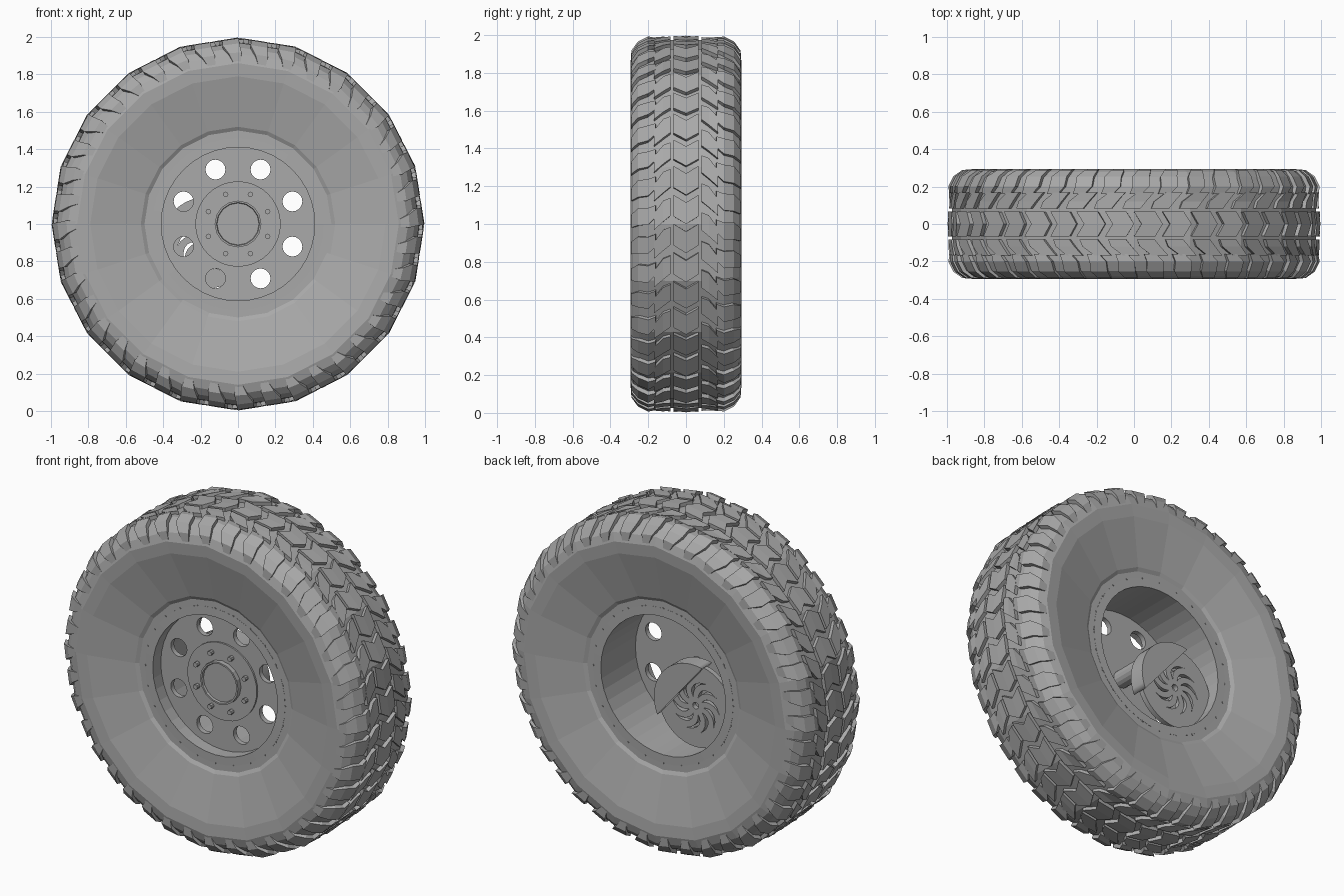
import bpy, bmesh, math
from math import sin, cos, pi, tau
from mathutils import Matrix, Vector

cube = bpy.data.objects.get("Cube")
if cube:
    bpy.data.objects.remove(cube, do_unlink=True)

grey = bpy.data.materials.new("neutral_grey")
grey.use_nodes = True
COLOUR = (0.4, 0.4, 0.4, 1)
grey.diffuse_color = COLOUR
grey.node_tree.nodes["Principled BSDF"].inputs["Base Color"].default_value = COLOUR

SIDES = 20          # facets around the tyre
AXLE = Vector((0, 0, 1))


def finish(bm, name, location=AXLE):
    bmesh.ops.recalc_face_normals(bm, faces=bm.faces)
    mesh = bpy.data.meshes.new(name)
    bm.to_mesh(mesh)
    bm.free()
    mesh.materials.append(grey)
    ob = bpy.data.objects.new(name, mesh)
    ob.location = location
    bpy.context.collection.objects.link(ob)
    return ob


def lathe(name, profile, sides, closed=False, location=AXLE):
    """Spin (radius, y) points around the y axis."""
    bm = bmesh.new()
    rings = [[bm.verts.new((r * sin(tau * i / sides), y, r * cos(tau * i / sides)))
              for i in range(sides)] for r, y in profile]
    pairs = list(zip(rings, rings[1:]))
    if closed:
        pairs.append((rings[-1], rings[0]))
    for a, b in pairs:
        for i in range(sides):
            j = (i + 1) % sides
            bm.faces.new((a[i], a[j], b[j], b[i]))
    bmesh.ops.remove_doubles(bm, verts=bm.verts, dist=1e-5)
    return finish(bm, name, location)


def circle(radius, n=40, cx=0, cz=0):
    return [(cx + radius * cos(tau * i / n), cz + radius * sin(tau * i / n)) for i in range(n)]


def plate(name, outlines, y0, y1, location=AXLE):
    """Upright plate with holes, filled between outlines given in x and z."""
    cu = bpy.data.curves.new(name, 'CURVE')
    cu.dimensions = '2D'
    cu.fill_mode = 'BOTH'
    cu.extrude = (y1 - y0) / 2
    for pts in outlines:
        sp = cu.splines.new('POLY')
        sp.points.add(len(pts) - 1)
        for p, (x, z) in zip(sp.points, pts):
            p.co = (x, z, 0, 1)
        sp.use_cyclic_u = True
    tmp = bpy.data.objects.new(name + "_outline", cu)
    bpy.context.collection.objects.link(tmp)
    dg = bpy.context.evaluated_depsgraph_get()
    mesh = bpy.data.meshes.new_from_object(tmp.evaluated_get(dg))
    bm = bmesh.new()
    bm.from_mesh(mesh)
    bpy.data.objects.remove(tmp, do_unlink=True)
    bpy.data.meshes.remove(mesh)
    bmesh.ops.remove_doubles(bm, verts=bm.verts, dist=1e-5)
    bm.transform(Matrix.Translation((0, (y0 + y1) / 2, 0)) @ Matrix.Rotation(pi / 2, 4, 'X'))
    for f in bm.faces:
        f.material_index = 0
    return finish(bm, name, location)


def pegs(name, count, ring, radius, y0, y1, phase=0.0):
    bm = bmesh.new()
    for k in range(count):
        a = tau * (k + phase) / count
        m = Matrix.Translation((ring * cos(a), (y0 + y1) / 2, ring * sin(a))) @ Matrix.Rotation(pi / 2, 4, 'X')
        bmesh.ops.create_cone(bm, cap_ends=True, segments=8, radius1=radius,
                              radius2=radius, depth=abs(y1 - y0), matrix=m)
    return finish(bm, name)


# Tyre carcass: crown and shoulder, then the dished sidewall
CROWN = [(0, .975), (.20, .97), (.25, .945), (.28, .91), (.295, .86), (.29, .79)]
DISH = [(.225, .52), (.213, .50), (.213, .42)]
half = [(r, y) for y, r in CROWN + DISH]
lathe("tyre", [(r, -y) for r, y in reversed(half)] + half[1:], SIDES, closed=True)


def on_tyre(theta, s, h):
    """Point h above the tyre, s along the crown from its middle."""
    left, k = abs(s), 0
    while True:
        (y0, r0), (y1, r1) = CROWN[k], CROWN[k + 1]
        d = math.hypot(y1 - y0, r1 - r0)
        if left <= d or k == len(CROWN) - 2:
            break
        left, k = left - d, k + 1
    ty, tr = (y1 - y0) / d, (r1 - r0) / d
    y, r = y0 + ty * left - tr * h, r0 + tr * left + ty * h
    step = tau / SIDES
    r *= cos(step / 2) / cos(theta % step - step / 2)
    return (r * sin(theta), math.copysign(y, s), r * cos(theta))


# Tread blocks: rows of (start, end, across, height), in pitches around the tyre
PITCHES = 40
CENTRE = [(.0, .74, -.065, .022), (.26, 1.0, 0, .022), (.0, .74, .065, .022)]
MIDDLE = [(.1, .72, .082, .022), (.2, .92, .12, .022), (.62, 1.2, .168, .022)]
SHOULDER = [(.0, .42, .16, .02), (.1, .68, .2, .024), (.1, .7, .25, .022),
            (.3, .78, .3, .014), (.5, .75, .36, -.002)]


def tread(name, rows, side=1, shift=0.0):
    bm = bmesh.new()
    for k in range(PITCHES):
        rings = []
        for u0, u1, s, h in rows:
            t0, t1 = (tau * (k + shift + u) / PITCHES for u in (u0, u1))
            rings.append([bm.verts.new(on_tyre(t, side * s, e))
                          for t, e in ((t0, -.012), (t0, h), (t1, h), (t1, -.012))])
        for a, b in zip(rings, rings[1:]):
            for i in range(4):
                j = (i + 1) % 4
                bm.faces.new((a[i], a[j], b[j], b[i]))
        bm.faces.new(rings[0])
        bm.faces.new(rings[-1])
    finish(bm, name)


tread("centre_tread", CENTRE)
for label, side, shift in (("front", -1, 0.0), ("back", 1, 0.5)):
    tread(label + "_middle_tread", MIDDLE, side, shift)
    tread(label + "_shoulder_tread", SHOULDER, side, shift + .35)

# Rim barrel with a flange on each side, and small rivets
lathe("rim_barrel", [(.46, -.214), (.41, -.215), (.41, .215), (.46, .214),
                     (.46, .2), (.425, .19), (.425, -.19), (.46, -.2)], 40, closed=True)
for label, side in (("front", -1), ("back", 1)):
    pegs(label + "_rivets", 24, .46, .005, side * .205, side * .217)

# Wheel disc with eight round holes
holes = [circle(.053, 20, .315 * cos(tau * (k + .5) / 8), .315 * sin(tau * (k + .5) / 8))
         for k in range(8)]
plate("wheel_disc", [circle(.411, 40)] + holes, -.14, -.11)

# Hub plate, centre cap and studs
lathe("hub_plate", [(0, -.12), (.228, -.12), (.228, -.15), (0, -.15)], 40)
lathe("centre_cap", [(0, -.14), (.125, -.14), (.125, -.178), (.115, -.178),
                     (.112, -.165), (0, -.165)], 16)
pegs("wheel_studs", 8, .172, .014, -.145, -.175, .5)
lathe("spindle", [(0, -.12), (.05, -.12), (.05, .12), (0, .12)], 16)

# Brake rotor, set off the axle, with ten swirled slots
BRAKE = AXLE + Vector((-.166, 0, -.10))
ROTOR = .245


def slot(angle):
    def edge(t, w):
        a, r = angle + .75 * t * t + w * sin(pi * t) , .05 + .11 * t
        return (r * cos(a), r * sin(a))
    steps = [i / 6 for i in range(7)]
    return [edge(t, -.11) for t in steps] + [edge(t, .11) for t in reversed(steps[1:-1])]


slots = [slot(tau * k / 10) for k in range(10)]
plate("brake_rotor", [circle(ROTOR), circle(.02, 12)] + slots, .116, .146, BRAKE)

# Brake caliper: a thick segment over the upper side of the rotor
mid, spread = math.radians(40), math.radians(64)
segment = [((ROTOR + .01) * cos(mid + spread * i / 8), (ROTOR + .01) * sin(mid + spread * i / 8))
           for i in range(-8, 9)]
plate("brake_caliper", [segment], .08, .175, BRAKE)
